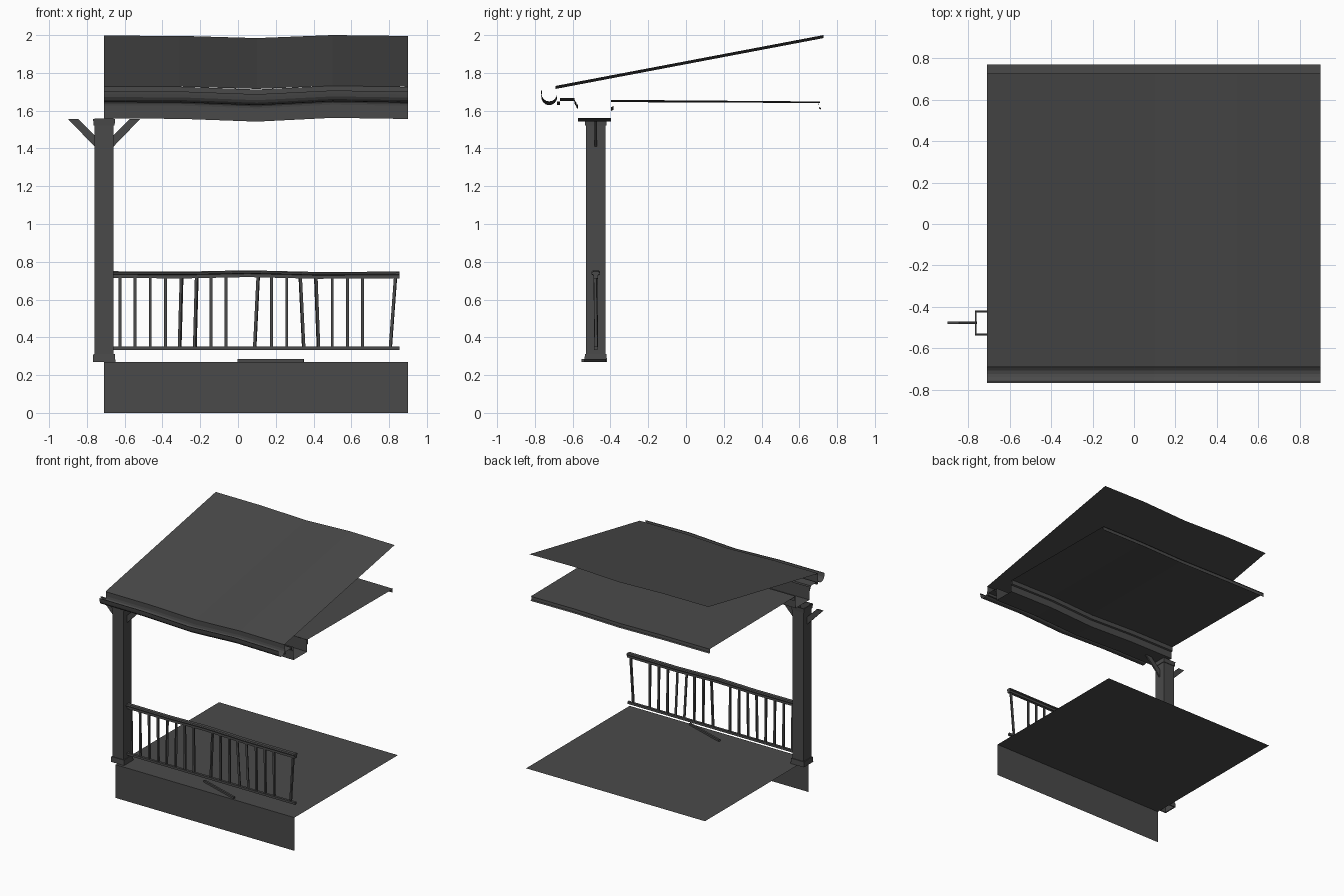
import bpy, bmesh, math
from mathutils import Vector

if "Cube" in bpy.data.objects:
    bpy.data.objects.remove(bpy.data.objects["Cube"])

XS = [-0.71, -0.31, 0.10, 0.50, 0.90]
SAG = [0.0, -0.001, -0.016, 0.004, -0.002]
PX, PY = -0.709, -0.478          # post centre

# Dark grey for every part
dark = bpy.data.materials.new("dark_grey")
dark.diffuse_color = (0.068, 0.068, 0.068, 1)
dark.use_nodes = True
dark.node_tree.nodes["Principled BSDF"].inputs["Base Color"].default_value = dark.diffuse_color


def finish(name, bm):
    bmesh.ops.recalc_face_normals(bm, faces=bm.faces)
    me = bpy.data.meshes.new(name)
    bm.to_mesh(me)
    bm.free()
    me.materials.append(dark)
    ob = bpy.data.objects.new(name, me)
    bpy.context.collection.objects.link(ob)
    return ob


def sweep(name, profile, xs=XS, sag=SAG, weights=None, closed=False):
    """Sweep a (y, z) profile along x, following a sagging line."""
    bm = bmesh.new()
    w = weights or [1] * len(profile)
    rows = [[bm.verts.new((x, y, z + s * k)) for (y, z), k in zip(profile, w)]
            for x, s in zip(xs, sag)]
    n = len(profile)
    for a, b in zip(rows, rows[1:]):
        for i in range(n if closed else n - 1):
            j = (i + 1) % n
            bm.faces.new((a[i], b[i], b[j], a[j]))
    if closed:
        bm.faces.new(rows[0])
        bm.faces.new(rows[-1])
    return finish(name, bm)


def stick(name, a, b, size):
    """Square bar from a to b."""
    a, b = Vector(a), Vector(b)
    d = b - a
    bm = bmesh.new()
    bmesh.ops.create_cube(bm, size=1)
    bmesh.ops.scale(bm, vec=(size, size, d.length), verts=bm.verts)
    ob = finish(name, bm)
    ob.rotation_euler = d.to_track_quat('Z', 'Y').to_euler()
    ob.location = (a + b) / 2


def tube(name, levels):
    """Open square tube around the post axis, levels = (half width, z)."""
    bm = bmesh.new()
    rings = [[bm.verts.new((PX + sx * h, PY + sy * h, z))
              for sx, sy in ((-1, -1), (1, -1), (1, 1), (-1, 1))] for h, z in levels]
    for a, b in zip(rings, rings[1:]):
        for i in range(4):
            j = (i + 1) % 4
            bm.faces.new((a[i], a[j], b[j], b[i]))
    finish(name, bm)


# Floor deck and front skirt
flat = [0] * 5
sweep("deck_floor", [(0.77, 0.27), (-0.56, 0.27)], sag=flat)
sweep("deck_skirt", [(-0.56, 0.27), (-0.56, 0.0)], sag=flat)

# Sagging roof sheet, fascia, soffit with moulding, and beam
sweep("roof", [(-0.69, 1.728), (0.728, 1.997)], weights=[0.8, 0.8])
sweep("fascia", [(-0.682, 1.728), (-0.682, 1.645), (-0.668, 1.645), (-0.668, 1.665)])
sweep("soffit", [(-0.668, 1.665), (-0.59, 1.665)], weights=[0.8, 0.8])
sweep("soffit_moulding", [(-0.592, 1.665), (-0.588, 1.648), (-0.58, 1.638),
                          (-0.578, 1.628), (-0.572, 1.628)])
sweep("beam", [(-0.572, 1.665), (-0.572, 1.558), (-0.396, 1.558), (-0.396, 1.655)])

# Half-round gutter
arc = [(-0.724 + 0.042 * math.cos(t), 1.688 + 0.043 * math.sin(t))
       for t in (-math.pi * i / 8 for i in range(9))]
gutter = sweep("gutter", arc + [(-0.768, 1.703), (-0.762, 1.703)])

# Ceiling with a small trim at front and back
sweep("ceiling", [(-0.396, 1.655), (0.71, 1.647)], weights=[0.6, 0.4])
sweep("ceiling_front_trim", [(-0.384, 1.655), (-0.384, 1.62), (-0.396, 1.615)])
sweep("ceiling_back_trim", [(0.702, 1.647), (0.704, 1.618), (0.714, 1.612)],
      weights=[0.4] * 3)

# Hollow post with base and cap trims
tube("post_shaft", [(0.051, 0.27), (0.051, 1.558)])
tube("post_base", [(0.051, 0.27), (0.06, 0.27), (0.057, 0.312), (0.051, 0.312)])
tube("post_cap", [(0.051, 1.522), (0.056, 1.522), (0.058, 1.557), (0.051, 1.557)])

# Diagonal brackets on both sides of the post
for side, label in ((-1, "left"), (1, "right")):
    bm = bmesh.new()
    pts = [(0.05, 1.41), (0.05, 1.47), (0.136, 1.556), (0.191, 1.556)]
    face = bm.faces.new([bm.verts.new((PX + side * x, PY - 0.006, z)) for x, z in pts])
    ext = bmesh.ops.extrude_face_region(bm, geom=[face], use_keep_orig=True)
    bmesh.ops.translate(bm, vec=(0, 0.012, 0),
                        verts=[v for v in ext["geom"] if isinstance(v, bmesh.types.BMVert)])
    finish(label + "_bracket", bm)

# Railing: wavy top rail, straight bottom rail
rail_x = [-0.66, -0.28, 0.05, 0.42, 0.856]
half = [(0.012, 0.714), (0.012, 0.732), (0.022, 0.736), (0.022, 0.744), (0.014, 0.75)]
prof = [(PY - y, z) for y, z in half] + [(PY + y, z) for y, z in reversed(half)]
sweep("top_rail", prof, rail_x, [0, -0.002, 0.005, -0.004, -0.002], closed=True)
sweep("bottom_rail", [(PY - 0.01, 0.334), (PY + 0.01, 0.334),
                      (PY + 0.01, 0.352), (PY - 0.01, 0.352)],
      rail_x, flat, closed=True)

# Balusters: two missing, several leaning
lean = {4: 0.01, 5: 0.01, 9: 0.018, 12: -0.018, 13: -0.014, 18: 0.027}
for i in range(19):
    if i in (8, 17):
        continue
    x, d = -0.625 + 0.0803 * i, lean.get(i, 0) / 2
    stick("baluster", (x - d, PY + 0.003, 0.35), (x + d, PY - 0.002, 0.718), 0.015)

# Fallen baluster lying on the deck
stick("fallen_baluster", (0.0, -0.43, 0.278), (0.348, -0.545, 0.278), 0.015)
